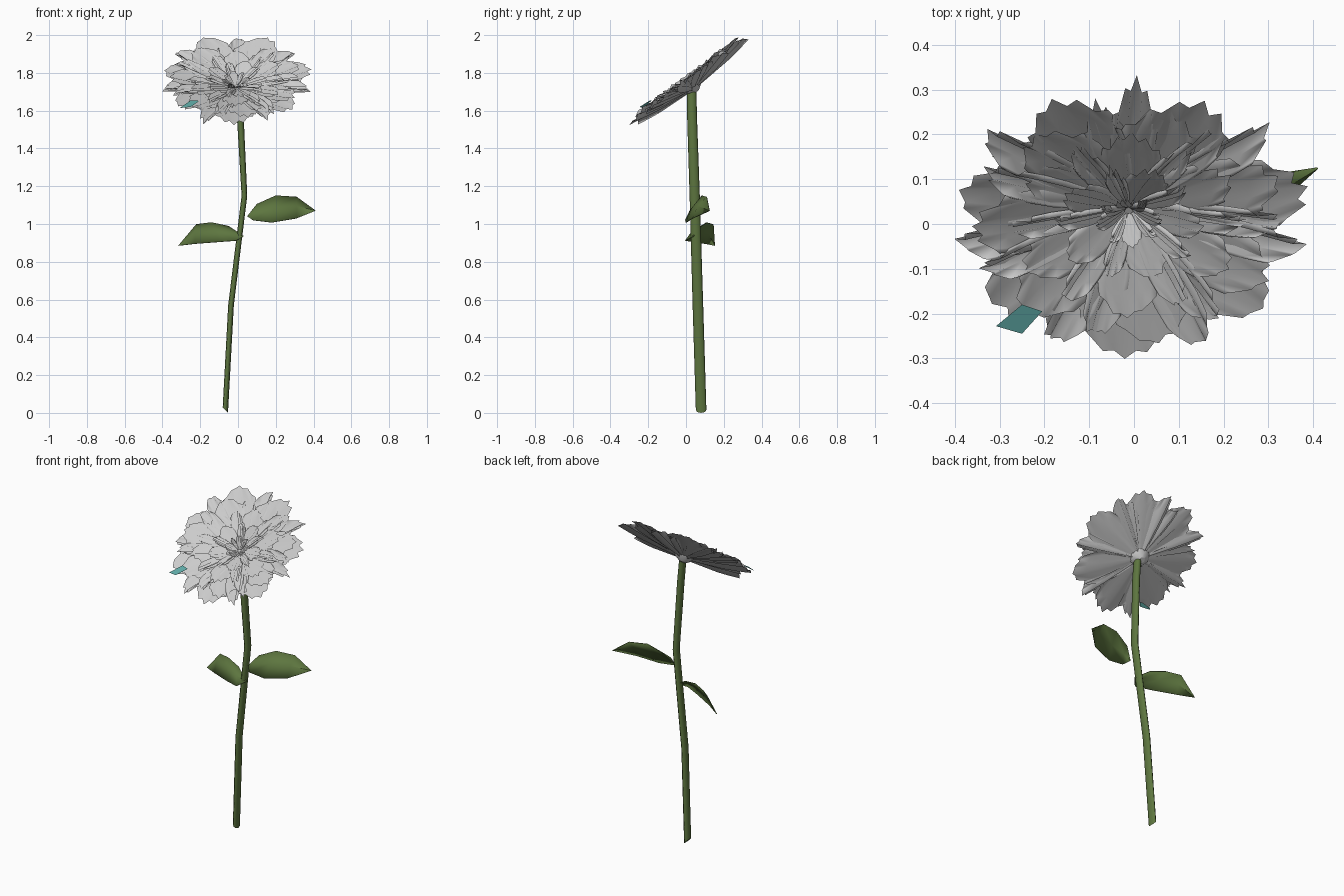
import bpy, math, random
from mathutils import Vector, Matrix

if "Cube" in bpy.data.objects:
    bpy.data.objects.remove(bpy.data.objects["Cube"])

random.seed(7)


def material(name, rgb):
    m = bpy.data.materials.new(name)
    m.diffuse_color = (*rgb, 1)
    m.use_nodes = True
    m.node_tree.nodes["Principled BSDF"].inputs["Base Color"].default_value = m.diffuse_color
    return m


GREEN = material("leaf green", (0.11, 0.18, 0.05))
CYAN = material("cyan", (0.12, 0.42, 0.40))


def make(name, verts, faces, mat=None, smooth=True):
    me = bpy.data.meshes.new(name)
    me.from_pydata([tuple(v) for v in verts], [], faces)
    me.update()
    ob = bpy.data.objects.new(name, me)
    bpy.context.collection.objects.link(ob)
    if mat:
        me.materials.append(mat)
    for p in me.polygons:
        p.use_smooth = smooth and len(p.vertices) < 5
    return ob


def grid_faces(rows, cols, start=0):
    return [(start + r * cols + c, start + r * cols + c + 1,
             start + (r + 1) * cols + c + 1, start + (r + 1) * cols + c)
            for r in range(rows - 1) for c in range(cols - 1)]


def loft(name, rings, sides, mat=None):
    """rings: (x, y, z, x radius, y radius)"""
    v, f = [], []
    for x, y, z, rx, ry in rings:
        for i in range(sides):
            a = 2 * math.pi * i / sides
            v.append((x + rx * math.cos(a), y + ry * math.sin(a), z))
    for r in range(len(rings) - 1):
        for i in range(sides):
            j = (i + 1) % sides
            f.append((r * sides + i, r * sides + j, (r + 1) * sides + j, (r + 1) * sides + i))
    f.append(tuple(reversed(range(sides))))
    f.append(tuple(range((len(rings) - 1) * sides, len(rings) * sides)))
    return make(name, v, f, mat)


# stem, bent twice and flattened front to side, with a slanted cut at the foot
stem = loft("stem", [(-0.067, 0.08, 0.015, 0.014, 0.028),
                     (-0.037, 0.063, 0.57, 0.015, 0.028),
                     (0.034, 0.046, 1.15, 0.015, 0.027),
                     (0.012, 0.032, 1.57, 0.018, 0.026),
                     (0.0, 0.03, 1.71, 0.018, 0.025)], 8, GREEN)
for vert in stem.data.vertices[:8]:
    vert.co.z -= (vert.co.x + 0.067) * 15 / 14


# leaves: base, (lower edge, upper edge) pairs, tip; the midrib is raised a little
def leaf(name, base, pairs, tip):
    rows = [(base, base, base)]
    for lo, up in pairs:
        lo, up = Vector(lo), Vector(up)
        mid = (lo + up) / 2 + Vector((0, -0.008, 0.008))
        rows.append((lo, mid, up))
    rows.append((tip, tip, tip))
    v = [Vector(p) for row in rows for p in row]
    ob = make(name, v, grid_faces(len(rows), 3), GREEN)
    thick = ob.modifiers.new("thickness", 'SOLIDIFY')
    thick.thickness = 0.004
    thick.offset = 0


leaf("right_leaf", (0.05, 0.03, 1.04),
     [((0.08, -0.003, 1.02), (0.10, 0.06, 1.105)),
      ((0.18, 0.0, 1.008), (0.20, 0.085, 1.15)),
      ((0.31, 0.035, 1.03), (0.31, 0.11, 1.143))], (0.41, 0.125, 1.07))
leaf("left_leaf", (0.03, 0.04, 0.935),
     [((-0.01, -0.003, 0.912), (-0.05, 0.08, 0.988)),
      ((-0.10, 0.035, 0.905), (-0.14, 0.11, 1.008)),
      ((-0.23, 0.10, 0.895), (-0.22, 0.145, 0.998))], (-0.315, 0.152, 0.885))

# flower head frame, tipped towards the front, slightly wider than deep
HEAD = Matrix.Translation((-0.012, 0.04, 1.715)) @ Matrix.Rotation(math.radians(37), 4, 'X') \
    @ Matrix.Scale(1.05, 4, (1, 0, 0))
COLS, ROWS = 9, 6


def petal_points(az, elev, length, half, depth, lift, pleat):
    """one pleated petal with a toothed end"""
    pts = []
    frame = HEAD @ Matrix.Rotation(az, 4, 'Z') @ Matrix.Translation((0, 0, lift)) \
        @ Matrix.Rotation(-elev, 4, 'Y')
    teeth = [random.uniform(-0.03, 0.01) + (0.02 if c % 2 == 0 else -0.02) for c in range(COLS)]
    for r in range(ROWS):
        t = r / (ROWS - 1)
        w = half * (0.12 + 0.88 * math.sin(math.pi * 0.62 * t))
        for c in range(COLS):
            u = c / (COLS - 1) * 2 - 1
            reach = length * (1 - 0.2 * u * u + teeth[c] * t)
            x = 0.012 + (reach - 0.012) * t
            fold = depth * (abs(u) - 0.5) + pleat * (1 if c % 2 else -1)
            pts.append(frame @ Vector((x, u * w, fold * min(1, 0.2 + t * 1.2))))
    return pts


def petal_ring(name, count, start, elev, length, half, lift):
    """broad petals alternating with narrow, folded ones"""
    v, f = [], []
    for i in range(count):
        folded = i % 2
        az = start + 2 * math.pi * i / count + random.uniform(-0.06, 0.06)
        pts = petal_points(az, math.radians(elev + random.uniform(-2, 2)),
                           length * random.uniform(0.96, 1.01),
                           half * (0.5 if folded else 1),
                           half * (0.45 if folded else 0.1),
                           lift, 0.009 if folded else 0.005)
        f += grid_faces(ROWS, COLS, len(v))
        v += pts
    make(name, v, f)


petal_ring("outer_petals", 14, math.radians(-90), 10.5, 0.39, 0.10, 0.0)
petal_ring("second_petals", 14, math.radians(-78), 12, 0.34, 0.085, 0.006)
petal_ring("middle_petals", 12, math.radians(-90), 15, 0.26, 0.065, 0.008)
petal_ring("inner_petals", 10, math.radians(-72), 22, 0.17, 0.045, 0.008)
petal_ring("centre_petals", 8, math.radians(-80), 42, 0.09, 0.022, 0.008)

# cup where the petals meet the stem
cup = loft("flower_cup", [(0, 0, -0.022, 0.018, 0.018), (0, 0, 0.0, 0.05, 0.05),
                          (0, 0, 0.012, 0.06, 0.06)], 8)
cup.matrix_world = HEAD

# single cyan petal tip at the front left
make("cyan_petal_tip", [(-0.25, -0.18, 1.655), (-0.205, -0.195, 1.652),
                        (-0.25, -0.245, 1.62), (-0.308, -0.228, 1.614)],
     [(0, 3, 2, 1)], CYAN, False)
